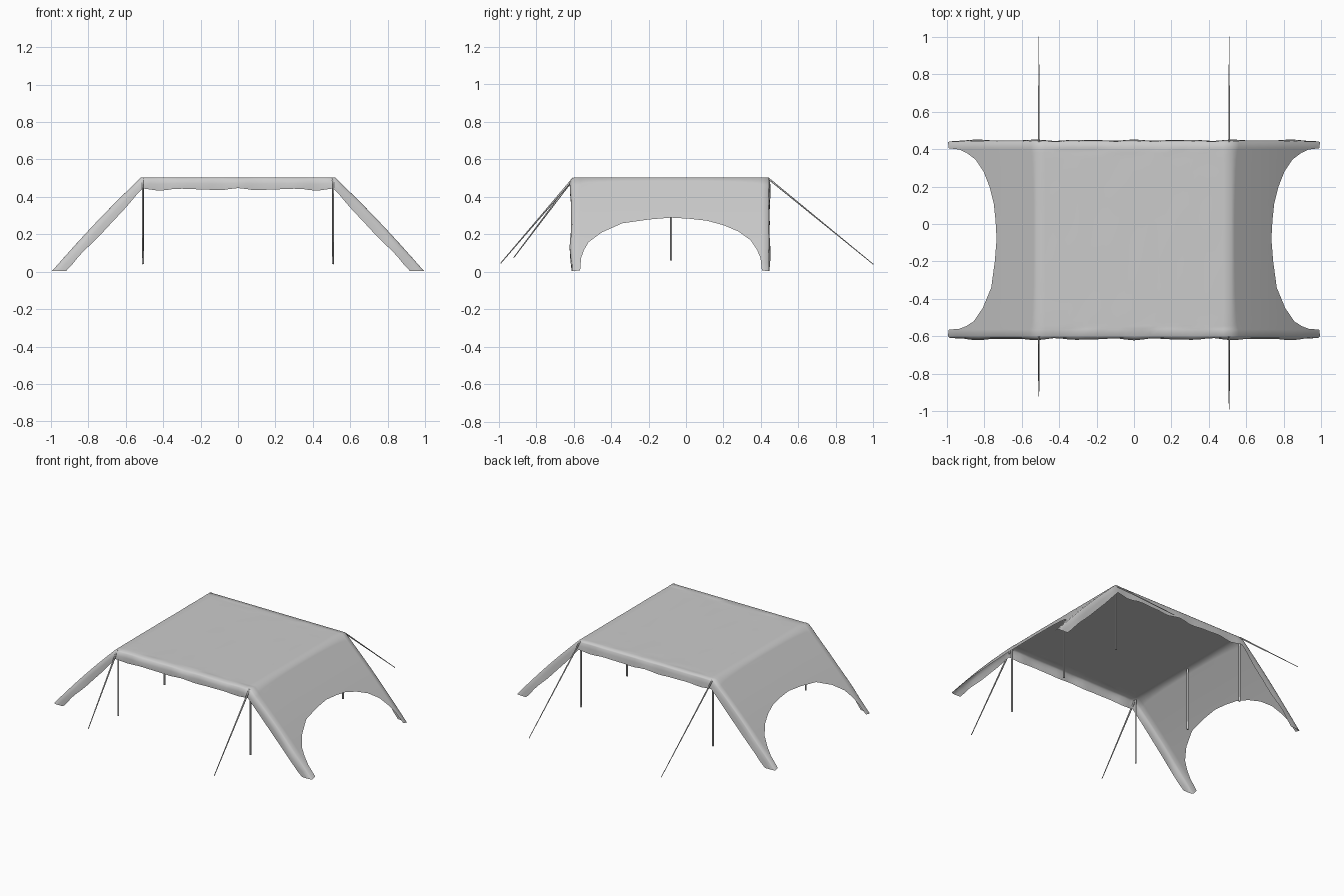
import bpy, bmesh, math, random
from mathutils import Vector

if "Cube" in bpy.data.objects:
    bpy.data.objects.remove(bpy.data.objects["Cube"])

random.seed(4)
NX, NS = 24, 12            # segments across the roof and down each side
RX, RZ = 0.52, 0.503       # ridge corner

# lower edge of the side walls: (y, z)
HEM = [(-0.60, 0.005), (-0.565, 0.01), (-0.56, 0.07), (-0.545, 0.11), (-0.52, 0.15),
       (-0.45, 0.20), (-0.34, 0.248), (-0.20, 0.268), (-0.08, 0.278), (0.02, 0.272),
       (0.11, 0.262), (0.20, 0.238), (0.28, 0.205), (0.345, 0.16), (0.38, 0.11),
       (0.398, 0.07), (0.405, 0.01), (0.437, 0.005)]


def arch_row(y, hem, inset=0.0, bulge=0.0, wave=0.0):
    """One cross-section of cloth, from the left foot over the roof to the right foot."""
    rx, rz = RX - 0.01 * inset, RZ - 0.063 * inset
    tip = 0.995 - 0.075 * inset
    t_end = (rz - hem) / (rz - 0.005)
    side = []
    for i in range(1, NS + 1):
        t = t_end * i / NS
        side.append((rx + (tip - rx) * t, rz + (0.003 - rz) * t + 0.012 * math.sin(math.pi * t)
                     * (1 - inset)))
    half = [(-x, z) for x, z in reversed(side)]
    roof = [(-rx + 2 * rx * i / NX, rz) for i in range(NX + 1)]
    pts = []
    for k, (x, z) in enumerate(half + roof + side):
        ripple = math.cos(x * 23) * 0.6 + math.cos(x * 37) * 0.4
        z += wave * ripple * 0.007 if z > 0.05 else 0
        pts.append(Vector((x, y + bulge * (1 + 0.5 * ripple), max(z, 0.002))))
    return pts


# canopy: front valance, roof and side walls, back valance
rows = [arch_row(-0.602, 0.005, 1.0, -0.012, 1), arch_row(-0.604, 0.005, 0.5, -0.012, 0.5),
        arch_row(-0.605, 0.005, 0.12, -0.004)]
rows += [arch_row(y, z) for y, z in HEM]
rows += [arch_row(0.440, 0.005, 0.12, 0.002), arch_row(0.440, 0.005, 0.5, 0.006, 0.5),
         arch_row(0.440, 0.005, 1.0, 0.008, 1)]
bm = bmesh.new()
grid = [[bm.verts.new(p) for p in r] for r in rows]
for a, b in zip(grid, grid[1:]):
    for i in range(len(a) - 1):
        bm.faces.new((a[i], a[i + 1], b[i + 1], b[i]))
# slight unevenness in the roof cloth
for r in grid[4:-4]:
    for v in r:
        if abs(v.co.x) < RX:
            v.co.z += random.uniform(-0.001, 0.001)
bm.normal_update()
mesh = bpy.data.meshes.new("canopy")
bm.to_mesh(mesh)
bm.free()
canopy = bpy.data.objects.new("canopy", mesh)
bpy.context.collection.objects.link(canopy)
bpy.context.view_layer.objects.active = canopy
canopy.select_set(True)
bpy.ops.object.shade_smooth_by_angle(angle=math.radians(65))


def rod(name, bottom, top, r_bottom, r_top):
    """Tapered six-sided rod between two points."""
    a, b = Vector(bottom), Vector(top)
    bpy.ops.mesh.primitive_cone_add(vertices=6, radius1=r_bottom, radius2=r_top,
                                    depth=(b - a).length, location=(a + b) / 2)
    ob = bpy.context.object
    ob.name = name
    ob.rotation_euler = (b - a).to_track_quat('Z', 'Y').to_euler()
    bpy.ops.object.shade_smooth_by_angle(angle=math.radians(65))


for s, side in ((-1, "left"), (1, "right")):
    x = 0.509 * s
    # upright poles
    for y, z0, place in ((-0.59, 0.04, "front"), (-0.08, 0.06, "middle"), (0.43, 0.04, "back")):
        rod(f"{side}_{place}_pole", (x, y, z0), (x, y, 0.5), 0.006, 0.006)
    # guy ropes
    front_end = (x, -0.92, 0.12) if s < 0 else (x, -0.98, 0.055)
    front_end = (x, -0.92, 0.075) if s < 0 else (x, -0.99, 0.045)
    rod(f"{side}_front_guy_rope", front_end, (x, -0.6, 0.5), 0.0025, 0.006)
    rod(f"{side}_back_guy_rope", (x, 1.0, 0.04), (x, 0.437, 0.5), 0.002, 0.005)
